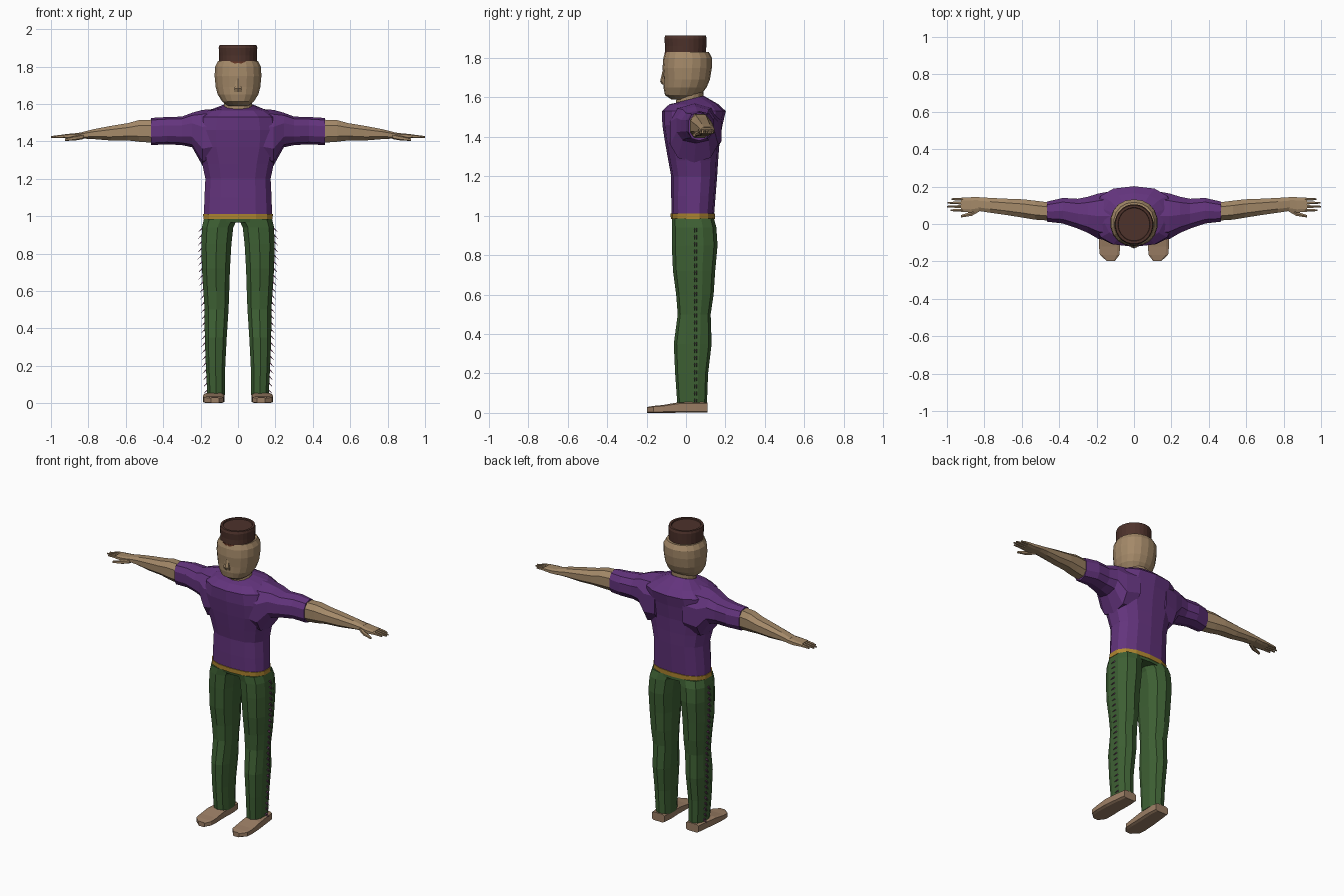
import bpy, bmesh, math
from mathutils import Vector


def material(name, rgb):
    m = bpy.data.materials.new(name)
    m.diffuse_color = (*rgb, 1)
    return m


SKIN = material("skin", (0.37, 0.25, 0.14))
PURPLE = material("purple_cloth", (0.125, 0.034, 0.205))
GREEN = material("green_cloth", (0.048, 0.118, 0.034))
GOLD = material("gold_trim", (0.43, 0.24, 0.03))
BROWN = material("brown_felt", (0.075, 0.032, 0.024))
RUST = material("rust_band", (0.14, 0.04, 0.02))
SHOE = material("tan_leather", (0.33, 0.21, 0.13))
FRINGE = material("mauve_fringe", (0.2, 0.06, 0.17))


def finish(name, bm, mat):
    bmesh.ops.recalc_face_normals(bm, faces=bm.faces)
    me = bpy.data.meshes.new(name)
    bm.to_mesh(me)
    bm.free()
    me.materials.append(mat)
    ob = bpy.data.objects.new(name, me)
    bpy.context.collection.objects.link(ob)
    return ob


def loft(name, mat, rings, axis="z", n=12, power=0.8, side=1, tilt=0.0):
    """Skin rounded sections (position, a0, a1, b0, b1) along an axis.
    tilt raises the back of the last ring and lowers its front."""
    bm = bmesh.new()
    loops = []
    for k, (p, a0, a1, b0, b1) in enumerate(rings):
        loop = []
        for i in range(n):
            t = 2 * math.pi * (i + 0.5) / n
            c, s = math.cos(t), math.sin(t)
            c = math.copysign(abs(c) ** power, c)
            s = math.copysign(abs(s) ** power, s)
            a = (a0 + a1) / 2 + c * (a1 - a0) / 2
            b = (b0 + b1) / 2 + s * (b1 - b0) / 2
            q = p + (tilt * s if k == len(rings) - 1 else 0)
            co = {"z": (a, b, q), "x": (q, a, b), "y": (a, q, b)}[axis]
            loop.append(bm.verts.new((co[0] * side, co[1], co[2])))
        loops.append(loop)
    for lo, hi in zip(loops, loops[1:]):
        for i in range(n):
            j = (i + 1) % n
            bm.faces.new((lo[i], lo[j], hi[j], hi[i]))
    bm.faces.new(loops[0])
    bm.faces.new(loops[-1])
    return finish(name, bm, mat)


def sym(z, r, y0, y1):
    return (z, -r, r, y0, y1)


# Shirt body, belt and hips
loft("shirt", PURPLE, [
    sym(1.00, .186, -.073, .142), sym(1.10, .183, -.075, .150),
    sym(1.20, .178, -.075, .158), sym(1.28, .195, -.090, .163),
    sym(1.37, .225, -.106, .170), sym(1.46, .232, -.120, .185),
    sym(1.53, .215, -.122, .202), sym(1.565, .16, -.085, .165),
    sym(1.59, .08, -.055, .09)], n=14, tilt=.018)
loft("belt", GOLD, [sym(.984, .189, -.077, .146),
                    sym(1.012, .190, -.078, .147)], n=14)
loft("hips", GREEN, [sym(.965, .187, -.066, .143),
                     sym(.99, .186, -.072, .142)], n=14)

# Neck, head and nose
loft("neck", SKIN, [sym(1.55, .078, -.055, .088), sym(1.585, .076, -.05, .088),
                    sym(1.66, .075, -.03, .09)], n=14, power=1)
loft("head", SKIN, [
    sym(1.59, .055, -.075, .05), sym(1.612, .085, -.107, .075),
    sym(1.65, .110, -.114, .104), sym(1.69, .121, -.114, .121),
    sym(1.75, .127, -.119, .131), sym(1.80, .124, -.115, .132),
    sym(1.83, .108, -.105, .116)], n=18, power=.92)
loft("nose", SKIN, [sym(1.665, .024, -.122, -.09), sym(1.682, .022, -.131, -.09),
                    sym(1.735, .010, -.119, -.09)], n=6)

# Round hat with a rust band and a recessed crown
loft("hat", BROWN, [
    sym(1.825, .101, -.108, .102), sym(1.86, .102, -.107, .104),
    sym(1.90, .104, -.111, .106), sym(1.915, .100, -.106, .101),
    sym(1.915, .086, -.092, .088), sym(1.908, .084, -.090, .086)],
    n=24, power=1)
loft("hat_band", RUST, [sym(1.812, .102, -.109, .103),
                        sym(1.828, .102, -.109, .103)], n=24, power=1)

# Trouser leg sections: height, inner x, outer x, front y, back y
LEG = [(.045, .068, .166, -.044, .106), (.20, .066, .174, -.055, .112),
       (.35, .058, .180, -.062, .130), (.50, .048, .181, -.042, .125),
       (.60, .044, .188, -.050, .140), (.72, .040, .196, -.066, .148),
       (.85, .032, .199, -.072, .160), (.94, .022, .196, -.072, .154),
       (.985, .000, .186, -.072, .142)]


def outer_x(z):
    for lo, hi in zip(LEG, LEG[1:]):
        if z <= hi[0]:
            f = (z - lo[0]) / (hi[0] - lo[0])
            return lo[2] + f * (hi[2] - lo[2])
    return LEG[-1][2]


def fringe(name, side):
    """Row of thin drooping strands down the outer seam."""
    bm = bmesh.new()
    z = .075
    while z < .97:
        x = outer_x(z) - .008
        for dy in (-.004, .006):
            base = Vector((x, .048 + dy, z))
            tip = base + Vector((.026, 0, -.026))
            pts = [base + Vector((0, 0, .006)), base + Vector((0, .003, -.006)),
                   base + Vector((0, -.003, -.006)), tip]
            v = [bm.verts.new((p.x * side, p.y, p.z)) for p in pts]
            for f in ((0, 1, 2), (0, 1, 3), (1, 2, 3), (2, 0, 3)):
                bm.faces.new([v[i] for i in f])
        z += .036
    finish(name, bm, FRINGE)


for side, tag in ((1, "left"), (-1, "right")):
    # Sleeve and bare arm
    loft("sleeve_" + tag, PURPLE, [
        (.10, -.095, .185, 1.29, 1.575), (.19, -.085, .168, 1.27, 1.568),
        (.245, -.052, .150, 1.368, 1.553), (.30, -.028, .138, 1.380, 1.532),
        (.38, .000, .142, 1.384, 1.530), (.465, .010, .122, 1.380, 1.525)],
        axis="x", n=10, side=side)
    loft("arm_" + tag, SKIN, [
        (.45, .015, .118, 1.388, 1.520), (.53, .020, .128, 1.394, 1.517),
        (.59, .030, .135, 1.402, 1.500), (.68, .045, .138, 1.402, 1.485),
        (.77, .058, .142, 1.410, 1.467), (.835, .068, .146, 1.414, 1.450)],
        axis="x", n=8, side=side)
    # Palm, fingers and thumb
    loft("palm_" + tag, SKIN, [
        (.825, .068, .146, 1.414, 1.450), (.87, .060, .145, 1.412, 1.444),
        (.925, .063, .142, 1.417, 1.439)], axis="x", n=8, power=.6, side=side)
    for k, tip in enumerate((.98, 1.0, .997, .975)):
        y = .064 + k * .0198
        loft("finger_%d_%s" % (k + 1, tag), SKIN, [
            (.915, y, y + .018, 1.418, 1.438),
            (.955, y + .002, y + .017, 1.418, 1.434),
            (tip, y + .005, y + .014, 1.418, 1.428)],
            axis="x", n=6, side=side)
    loft("thumb_" + tag, SKIN, [
        (.825, .066, .095, 1.412, 1.440), (.868, .042, .068, 1.405, 1.430),
        (.925, .034, .048, 1.402, 1.416)], axis="x", n=6, side=side)
    # Leg, shoe and seam fringe
    loft("trouser_leg_" + tag, GREEN, LEG, n=10, side=side)
    loft("shoe_" + tag, SHOE, [
        (-.198, .102, .146, 0, .030), (-.165, .076, .184, 0, .036),
        (-.12, .073, .189, 0, .040), (-.04, .073, .186, 0, .054),
        (.05, .070, .176, 0, .056), (.110, .076, .168, 0, .054)],
        axis="y", n=8, power=.35, side=side)
    fringe("fringe_" + tag, side)
